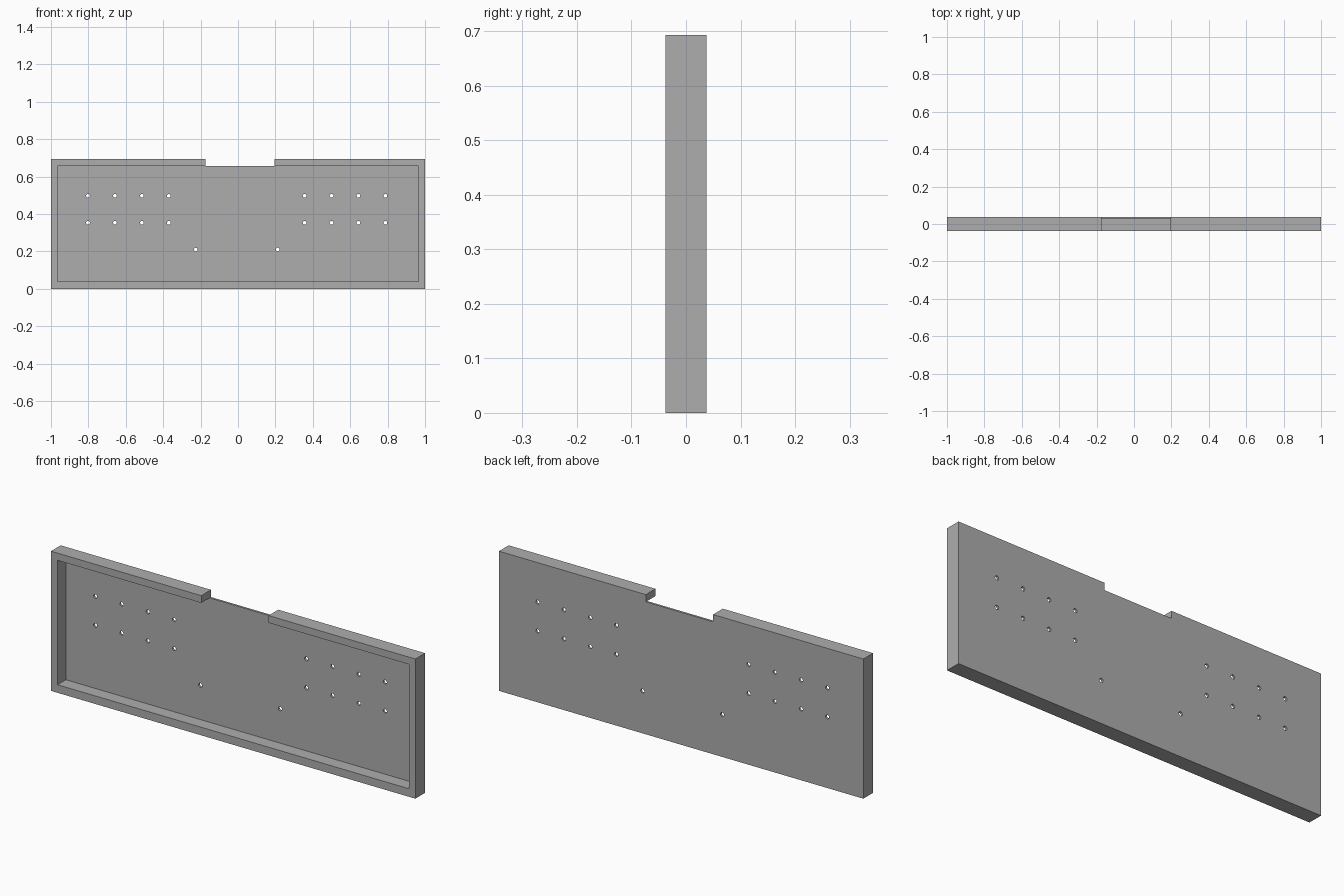
import bpy

if "Cube" in bpy.data.objects:
    bpy.data.objects.remove(bpy.data.objects["Cube"])

W, D, H = 2.0, 0.076, 0.693      # outer size
WALL, PLATE = 0.036, 0.011       # rim width, back plate thickness
FRONT, BACK = -D / 2, D / 2

grey = bpy.data.materials.new("plain grey")
grey.diffuse_color = (0.42, 0.42, 0.42, 1)
grey.use_nodes = True
grey.node_tree.nodes["Principled BSDF"].inputs["Base Color"].default_value = grey.diffuse_color


def box(name, lo, hi):
    bpy.ops.mesh.primitive_cube_add(size=1, location=[(a + b) / 2 for a, b in zip(lo, hi)])
    ob = bpy.context.object
    ob.name = name
    ob.scale = [b - a for a, b in zip(lo, hi)]
    bpy.ops.object.transform_apply(location=True, rotation=True, scale=True)
    return ob


def cut(target, cutter):
    mod = target.modifiers.new("cut", 'BOOLEAN')
    mod.operation, mod.solver, mod.object = 'DIFFERENCE', 'EXACT', cutter
    bpy.context.view_layer.objects.active = target
    bpy.ops.object.modifier_apply(modifier=mod.name)
    bpy.data.objects.remove(cutter)


# solid slab that becomes the tray
tray = box("tray", (-W / 2, FRONT, 0), (W / 2, BACK, H))
tray.data.materials.append(grey)

# shallow recess open to the front
cut(tray, box("recess_cutter", (-W / 2 + WALL, FRONT - 0.1, 0.04),
              (W / 2 - WALL, BACK - PLATE, H - WALL)))

# notch through the top rim, slightly off centre
cut(tray, box("notch_cutter", (-0.175, FRONT - 0.1, H - WALL), (0.194, BACK + 0.1, H + 0.1)))

# mounting holes: two 4 x 2 groups and a lower pair
STEP = 0.144
holes = [(x0 + i * STEP, z) for x0 in (-0.802, 0.356) for i in range(4) for z in (0.353, 0.497)]
holes += [(-0.226, 0.21), (0.212, 0.21)]
drills = []
for x, z in holes:
    bpy.ops.mesh.primitive_cylinder_add(vertices=16, radius=0.01, depth=0.08,
                                        location=(x, BACK, z), rotation=(1.570796, 0, 0))
    drills.append(bpy.context.object)
bpy.ops.object.select_all(action='DESELECT')
for d in drills:
    d.select_set(True)
bpy.context.view_layer.objects.active = drills[0]
bpy.ops.object.join()
cut(tray, drills[0])

# everything in one colour, sharp edges kept
tray.data.materials.clear()
tray.data.materials.append(grey)
for p in tray.data.polygons:
    p.material_index = 0
bpy.ops.object.select_all(action='DESELECT')
tray.select_set(True)
bpy.context.view_layer.objects.active = tray
bpy.ops.object.shade_smooth_by_angle()
